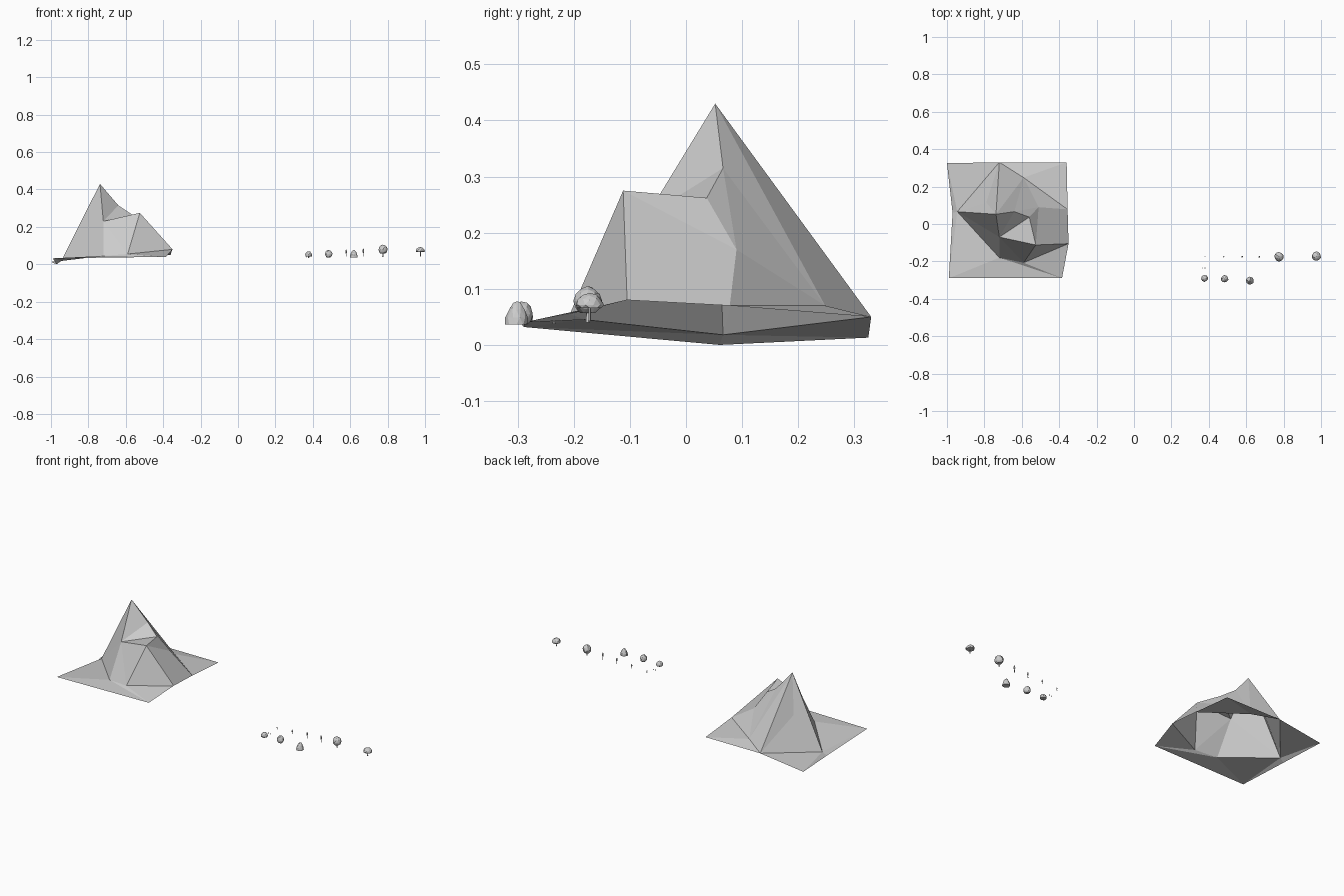
import bpy, bmesh, random
from mathutils import Vector

if "Cube" in bpy.data.objects:
    bpy.data.objects.remove(bpy.data.objects["Cube"])

random.seed(4)


def add_object(name, bm):
    bmesh.ops.recalc_face_normals(bm, faces=bm.faces[:])
    me = bpy.data.meshes.new(name)
    bm.to_mesh(me)
    bm.free()
    ob = bpy.data.objects.new(name, me)
    bpy.context.collection.objects.link(ob)
    return ob


# Mountain: open faceted terrain sheet with a peak and a front shelf
bm = bmesh.new()
vert = bm.verts.new
peak, spur = vert((-.738, .052, .43)), vert((-.79, .115, .215))
west, rim_w = vert((-.945, .066, .018)), vert((-.97, .06, 0))
north, slope = vert((-.72, .33, .05)), vert((-.59, .248, .07))
shelf_w, shelf_n = vert((-.72, -.07, .23)), vert((-.56, .037, .262))
shelf_e, notch = vert((-.525, -.112, .275)), vert((-.64, .066, .315))
foot_w, foot_e = vert((-.72, -.18, .045)), vert((-.59, -.207, .055))
shoulder, rim_e = vert((-.51, .09, .17)), vert((-.355, .078, .07))
rim_se, ne = vert((-.35, -.105, .08)), vert((-.36, .33, .05))
nw, se, sw = vert((-1, .325, .013)), vert((-.385, -.29, .04)), vert((-.99, -.29, .032))

faces = [
    # peak
    (peak, spur, north), (spur, west, north), (spur, west, peak),
    (west, peak, shelf_w), (west, shelf_w, foot_w), (peak, notch, shelf_w),
    (peak, notch, slope), (peak, slope, north),
    # shelf
    (notch, shelf_n, shelf_w), (shelf_w, shelf_n, shelf_e),
    (shelf_w, shelf_e, foot_e), (shelf_w, foot_e, foot_w),
    (shelf_e, rim_se, foot_e), (shelf_e, shelf_n, shoulder),
    (shelf_e, shoulder, rim_e, rim_se),
    (notch, shelf_n, shoulder), (notch, shoulder, slope),
    # skirt
    (shoulder, rim_e, slope), (rim_e, ne, slope), (slope, ne, north),
    (north, nw, west), (nw, rim_w, west), (rim_w, sw, west),
    (west, sw, foot_w), (sw, se, foot_w), (foot_w, se, foot_e),
    (foot_e, se, rim_se),
]
for f in faces:
    bm.faces.new(f)
add_object("mountain", bm)


# Lumpy faceted foliage; taper narrows the top, flat squashes the underside
def foliage(name, x, y, z0, z1, r, taper=0.0, flat=1.0, sub=2):
    bm = bmesh.new()
    bmesh.ops.create_icosphere(bm, subdivisions=sub, radius=1)
    for v in bm.verts:
        c = v.co * random.uniform(.92, 1.06)
        c.z = max(c.z, -flat)
        t = (c.z + flat) / (1 + flat)
        k = r * (1 - taper * t)
        v.co = Vector((x + c.x * k, y + c.y * k, z0 + t * (z1 - z0)))
    add_object(name, bm)


def trunk(name, x, y, z0, z1, r):
    bm = bmesh.new()
    bmesh.ops.create_cone(bm, cap_ends=True, segments=5, radius1=r,
                          radius2=r * .6, depth=z1 - z0)
    bmesh.ops.translate(bm, verts=bm.verts[:], vec=(x, y, (z0 + z1) / 2))
    add_object(name, bm)


# Front row: three bushes
foliage("low_bush", .377, -.29, .042, .07, .02, .2, .5)
foliage("round_bush", .485, -.293, .037, .078, .021, .1, .8)
foliage("pointed_bush", .62, -.302, .036, .08, .024, .55, .4)
trunk("low_bush_stem", .377, -.29, .035, .05, .003)

# Back row: saplings growing along x
for i, (x, h) in enumerate([(.38, .016), (.48, .026), (.578, .038), (.67, .044)]):
    trunk(f"sapling_stem_{i}", x, -.175, .042, .042 + h * .6, .002)
    foliage(f"sapling_crown_{i}", x, -.175, .042 + h * .35, .042 + h,
            .002 + h * .09, .3, 1, 1)

# Full-grown trees
trunk("round_tree_trunk", .775, -.175, .04, .07, .004)
foliage("round_tree_crown", .775, -.175, .057, .105, .026, .1, .8)
trunk("umbrella_tree_trunk", .975, -.172, .043, .078, .003)
foliage("umbrella_tree_crown", .975, -.172, .066, .092, .0255, .1, .25)

# Tiny scattered pebbles beside the low bush
for i, x in enumerate((.365, .38)):
    foliage(f"pebble_{i}", x, -.235, .037, .043, .003, 0, .5, 1)
